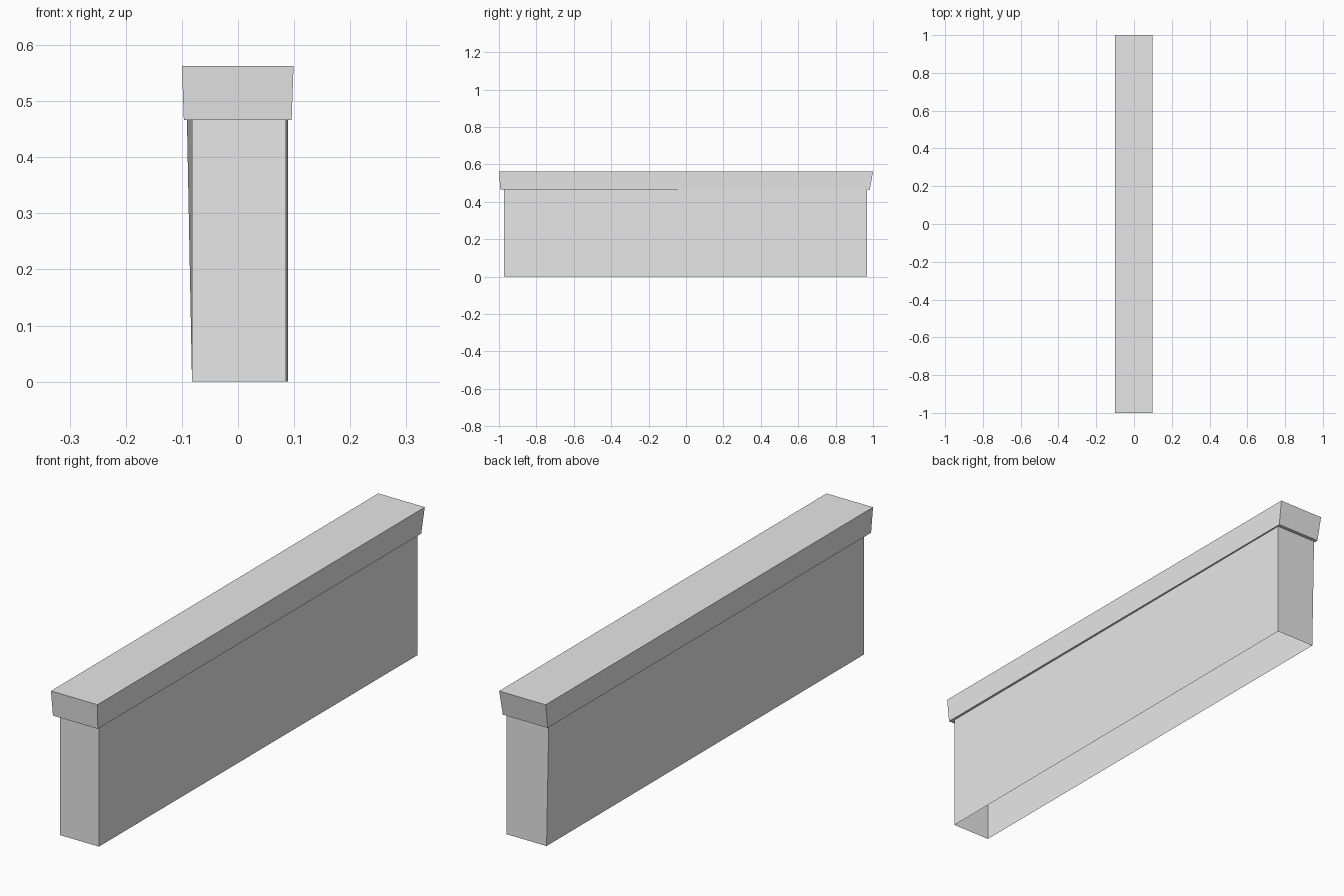
import bpy
import bmesh

cube = bpy.data.objects.get("Cube")
if cube:
    bpy.data.objects.remove(cube, do_unlink=True)

# Single plain grey
grey = bpy.data.materials.new("light grey")
grey.use_nodes = True
colour = (0.8, 0.8, 0.8, 1.0)
grey.diffuse_color = colour
grey.node_tree.nodes["Principled BSDF"].inputs["Base Color"].default_value = colour


def ring(left, right, front, back, z, back_left=None, front_right=None):
    """Four corners, counter-clockwise from above, starting front at -x."""
    bl = left if back_left is None else back_left
    fr = right if front_right is None else front_right
    return [(left, front, z), (fr, front, z), (right, back, z), (bl, back, z)]


def loft(name, rings, close_top=False):
    """Skin a stack of four-cornered rings into a shell."""
    bm = bmesh.new()
    loops = [[bm.verts.new(p) for p in r] for r in rings]
    for a, b in zip(loops, loops[1:]):
        for i in range(4):
            j = (i + 1) % 4
            bm.faces.new((a[i], a[j], b[j], b[i]))
    if close_top:
        bm.faces.new(loops[-1])
    mesh = bpy.data.meshes.new(name)
    bm.to_mesh(mesh)
    bm.free()
    mesh.materials.append(grey)
    obj = bpy.data.objects.new(name, mesh)
    bpy.context.collection.objects.link(obj)
    return obj


CAP_Z, TOP_Z = 0.466, 0.563

# Wall body: open underneath, slightly wider at the back, one corner leaning out
body_bottom = ring(-0.082, 0.0895, -0.972, 0.969, 0.0, front_right=0.0855)
body_top = ring(-0.082, 0.0895, -0.972, 0.969, CAP_Z,
                back_left=-0.091, front_right=0.0855)
loft("wall_body", [body_bottom, body_top])

# Coping: overhanging ledge, flared sides and flat top
cap_bottom = ring(-0.0965, 0.0955, -0.993, 0.983, CAP_Z)
cap_top = ring(-0.1, 0.099, -1.0, 1.0, TOP_Z)
loft("wall_coping", [body_top, cap_bottom, cap_top], close_top=True)
